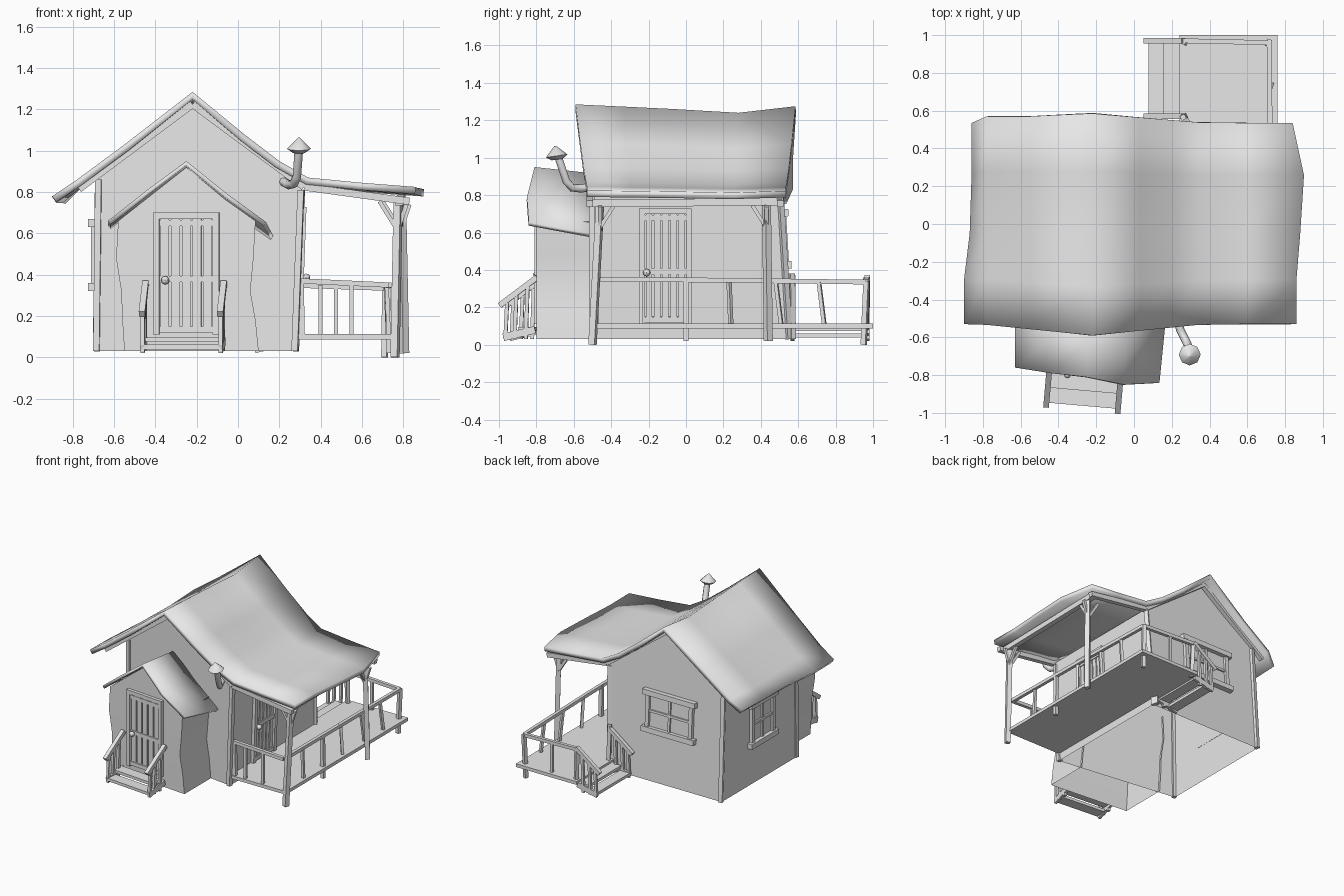
import bpy, bmesh
from math import radians
from mathutils import Matrix, Vector

if "Cube" in bpy.data.objects:
    bpy.data.objects.remove(bpy.data.objects["Cube"])

grey = bpy.data.materials.new("plain_grey")
grey.use_nodes = True
grey.diffuse_color = (0.8, 0.8, 0.8, 1)
grey.node_tree.nodes["Principled BSDF"].inputs["Base Color"].default_value = (0.8, 0.8, 0.8, 1)


def finish(name, bm, smooth=0):
    mesh = bpy.data.meshes.new(name)
    bm.to_mesh(mesh)
    bm.free()
    mesh.materials.append(grey)
    ob = bpy.data.objects.new(name, mesh)
    bpy.context.collection.objects.link(ob)
    if smooth:
        bpy.ops.object.select_all(action="DESELECT")
        ob.select_set(True)
        bpy.context.view_layer.objects.active = ob
        bpy.ops.object.shade_smooth_by_angle(angle=radians(smooth))
    return ob


def box(bm, c, size, M=Matrix()):
    bmesh.ops.create_cube(bm, size=1, matrix=M @ Matrix.Translation(c) @ Matrix.Diagonal((*size, 1)))


def beam(bm, a, b, w=0.025, h=None):
    a, b = Vector(a), Vector(b)
    d = b - a
    M = Matrix.Translation((a + b) / 2) @ d.to_track_quat("Z", "Y").to_matrix().to_4x4()
    box(bm, (0, 0, 0), (w, h or w, d.length), M)


def beams(name, segments, w=0.025, h=None):
    bm = bmesh.new()
    for a, b in segments:
        beam(bm, a, b, w, h)
    return finish(name, bm)


def grid(bm, rows):
    vs = [[bm.verts.new(p) for p in row] for row in rows]
    for r, s in zip(vs, vs[1:]):
        for i in range(len(r) - 1):
            bm.faces.new((r[i], s[i], s[i + 1], r[i + 1]))
    return vs


def sheet(name, rows, thick, smooth):
    bm = bmesh.new()
    grid(bm, rows)
    ob = finish(name, bm, smooth)
    mod = ob.modifiers.new("thickness", "SOLIDIFY")
    mod.thickness, mod.offset = thick, -1
    return ob


# House walls: leaning gabled shell, skewed at the front and open underneath
def front_y(x, z):
    return -0.5 + 0.135 * (0.28 - x)


def back_y(x, z):
    return 0.55 - 0.06 * z


outline = [(0.28, 0.03), (0.31, 0.83), (-0.22, 1.23), (-0.68, 0.87), (-0.69, 0.03)]
bm = bmesh.new()
vs = grid(bm, [[(x, front_y(x, z), z), (x, back_y(x, z), z)] for x, z in outline])
for k in (0, 1):
    bm.faces.new([r[k] for r in vs])
bmesh.ops.recalc_face_normals(bm, faces=bm.faces)
finish("house_walls", bm)

# Corner boards
beams("corner_boards", [((x0, y(x0, 0), 0.03), (x1, y(x1, 0.8), z1))
      for x0, x1, z1 in ((0.275, 0.305, 0.81), (-0.685, -0.675, 0.86))
      for y in (front_y, back_y)], 0.03)

# Main roof sweeping out over the side porch
profile = [(-0.89, 0.78), (-0.78, 0.86), (-0.55, 1.03), (-0.22, 1.285), (0.03, 1.08),
           (0.2, 0.95), (0.34, 0.87), (0.6, 0.845), (0.88, 0.825)]
stations = [(0, 0, -0.01, -0.02), (0.22, 0.012, -0.01, -0.02), (0.45, 0.025, 0.02, 0),
            (0.74, 0.045, 0.03, 0.02), (1, 0.01, 0.03, -0.04)]
rows = []
for x, z in profile:
    peak = max(0, 1 - abs(x + 0.22) / 0.6)
    y0, y1 = -0.53 - 0.06 * peak, 0.535 + 0.05 * peak
    if -0.8 < x < -0.3:
        y1 = 0.57
    row = []
    for t, dip, left, right in stations:
        shift = left if x < -0.8 else right if x > 0.8 else 0
        row.append((x + shift, y0 + (y1 - y0) * t, z - dip * (0.25 + 0.75 * peak)))
    rows.append(row)
sheet("main_roof", rows, 0.035, 80)

# Barge boards under both gable ends
edge = [(-0.77, 0.815), (-0.22, 1.225), (0.32, 0.825), (0.83, 0.755)]
beams("barge_boards", [((a[0], y, a[1]), (b[0], y, b[1]))
      for y in (-0.515, 0.505) for a, b in zip(edge, edge[1:])], 0.035)

# Entry room with uneven walls
bm = bmesh.new()
levels = [(0.03, -0.55, 0.1), (0.18, -0.56, 0.085), (0.32, -0.565, 0.06),
          (0.48, -0.59, 0.075), (0.66, -0.58, 0.085)]
vs = grid(bm, [[(l, -0.37, z), (l, -0.74, z), (r, -0.8, z), (r, -0.46, z)] for z, l, r in levels])
bm.faces.new((vs[-1][1], vs[-1][2], bm.verts.new((-0.25, -0.77, 0.92))))
bmesh.ops.recalc_face_normals(bm, faces=bm.faces)
finish("entry_walls", bm, 40)

# Entry roof, its outer eave sinking towards the house
rows = []
for x, y, z, drop in [(-0.63, -0.76, 0.66, 0.02), (-0.44, -0.79, 0.81, 0.03), (-0.25, -0.81, 0.95, 0.04),
                      (-0.05, -0.85, 0.79, 0.05), (0.135, -0.84, 0.655, 0.075)]:
    rows.append([(x + s * 0.04 * (x > 0), y + (-0.44 - y) * s, z - drop * s) for s in (0, 0.5, 1)])
sheet("entry_roof", rows, 0.022, 80)


# Plank doors, facing local -y, with the sill at the origin
def door(name, M, w=0.26, h=0.55):
    bm = bmesh.new()
    for s in (-1, 1):
        box(bm, (s * (w / 2 + 0.015), -0.012, h / 2), (0.03, 0.024, h + 0.02), M)
    box(bm, (0, -0.012, h + 0.015), (w + 0.06, 0.024, 0.03), M)
    n = 5
    for i in range(n):
        box(bm, ((i + 0.5 - n / 2) * w / n, -0.007, h / 2), (w / n - 0.01, 0.01, h), M)
    for z in (0.015, h * 0.47, h - 0.02):
        box(bm, (0, -0.011, z), (w, 0.016, 0.03), M)
    bmesh.ops.create_uvsphere(bm, u_segments=8, v_segments=6, radius=0.02,
                              matrix=M @ Matrix.Translation((-0.1, -0.035, h * 0.46)))
    return finish(name, bm, 35)


def facing(c, turn, lean=0):
    return Matrix.Translation(c) @ Matrix.Rotation(radians(turn), 4, "Z") @ Matrix.Rotation(lean, 4, "X")


door("entry_door", facing((-0.25, -0.771, 0.12), -5))
door("porch_door", facing((0.285, -0.11, 0.12), 90, 0.037), 0.22, 0.58)


# Windows, centred on the origin and facing local -y
def window(name, M, w, h):
    bm = bmesh.new()
    box(bm, (0, -0.005, 0), (w, 0.008, h), M)
    for s in (-1, 1):
        box(bm, (s * (w / 2 - 0.015), -0.014, 0), (0.03, 0.026, h), M)
        box(bm, (0, -0.02, s * h / 2), (w + 0.05, 0.04, 0.04), M)
    box(bm, (0, -0.011, 0), (0.018, 0.02, h), M)
    box(bm, (0, -0.011, 0), (w, 0.02, 0.018), M)
    return finish(name, bm)


window("back_window", facing((-0.23, back_y(0, 0.565), 0.565), 180, -0.06), 0.4, 0.28)
window("side_window", facing((-0.685, 0.06, 0.495), -90), 0.28, 0.31)

# Side porch deck
bm = bmesh.new()
box(bm, (0.52, 0.025, 0.1), (0.48, 1.05, 0.025))
box(bm, (0.5, 0.77, 0.1), (0.52, 0.46, 0.025))
finish("porch_deck", bm)

# Porch posts, header and braces
bm = bmesh.new()
for foot, top, s in (((0.76, -0.5, 0), (0.775, -0.46, 0.75), 1),
                     ((0.805, 0.44, 0.02), (0.79, 0.43, 0.75), -1)):
    beam(bm, foot, top, 0.035)
    x, y, z = top
    beam(bm, (x, y - s * 0.01, 0.61), (x, y + s * 0.075, 0.745), 0.02)
    beam(bm, (x, y, 0.61), (x - 0.09, y, 0.755), 0.02)
    beam(bm, (x, y, 0.62), (x + 0.04, y, 0.74), 0.02)
beam(bm, (0.78, -0.52, 0.755), (0.79, 0.51, 0.765), 0.04)
finish("porch_posts", bm)

# Porch railing along the front, outer side and back
rail = [(0.3, -0.48, 0.37), (0.73, -0.48, 0.35), (0.725, 0.2, 0.345), (0.715, 0.96, 0.335), (0.26, 0.97, 0.35)]
beams("porch_handrail", zip(rail, rail[1:]), 0.025)
sticks = [((x, -0.48, 0.1), (x, -0.48, 0.35)) for x in (0.4, 0.55)]
sticks += [((0.73, y + d, 0.1), (0.72, y, 0.34))
           for y, d in ((-0.24, 0), (0.23, 0.01), (0.48, 0.03), (0.71, 0.03))]
sticks += [((0.475, 0.965, 0.1), (0.475, 0.965, 0.34))]
beams("porch_balusters", sticks, 0.02)
beams("porch_rail_posts", [((0.73, 0, 0.02), (0.725, 0, 0.35)), ((0.71, 0.95, 0), (0.715, 0.965, 0.34)),
      ((0.27, 0.96, 0.08), (0.26, 0.965, 0.36)), ((0.27, 0.57, 0.03), (0.26, 0.565, 0.38)),
      ((0.31, -0.48, 0.1), (0.305, -0.48, 0.37))], 0.027)


# Stairs descending along local -y from the origin, with sloping handrails
def stairs(name, M, w):
    bm = bmesh.new()
    for y, z in ((-0.04, 0.085), (-0.12, 0.05)):
        box(bm, (0, y, z), (w, 0.085, 0.022), M)
    for s in (-1, 1):
        x = s * w / 2
        beam(bm, M @ Vector((x, 0.01, 0.08)), M @ Vector((x, -0.16, 0.04)), 0.02, 0.04)
        beam(bm, M @ Vector((x, 0.02, 0.36)), M @ Vector((x, -0.18, 0.21)), 0.03)
        for y, top in ((-0.03, 0.32), (-0.09, 0.275), (-0.14, 0.235)):
            beam(bm, M @ Vector((x, y - 0.01, 0.03)), M @ Vector((x, y, top)), 0.02)
    return finish(name, bm)


stairs("front_stairs", facing((-0.26, -0.8, 0), -5), 0.38)
stairs("back_stairs", facing((0.24, 0.77, 0), -90), 0.4)

# Bent stovepipe with a pointed cap
curve = bpy.data.curves.new("stovepipe", "CURVE")
curve.dimensions = "3D"
curve.bevel_depth, curve.bevel_resolution = 0.022, 2
path = [(0.22, -0.48, 0.85), (0.245, -0.56, 0.835), (0.27, -0.61, 0.84),
        (0.285, -0.64, 0.875), (0.295, -0.685, 1.01)]
spline = curve.splines.new("POLY")
spline.points.add(len(path) - 1)
for point, co in zip(spline.points, path):
    point.co = (*co, 1)
curve.materials.append(grey)
bpy.context.collection.objects.link(bpy.data.objects.new("stovepipe", curve))

bm = bmesh.new()
tilt = Matrix.Translation((0.295, -0.69, 1.0)) @ Matrix.Rotation(0.15, 4, "X")
for r1, r2, z, d in ((0.03, 0.058, 0, 0.02), (0.058, 0.004, 0.037, 0.054)):
    bmesh.ops.create_cone(bm, cap_ends=True, segments=8, radius1=r1, radius2=r2, depth=d,
                          matrix=tilt @ Matrix.Translation((0, 0, z)))
finish("stovepipe_cap", bm, 50)
